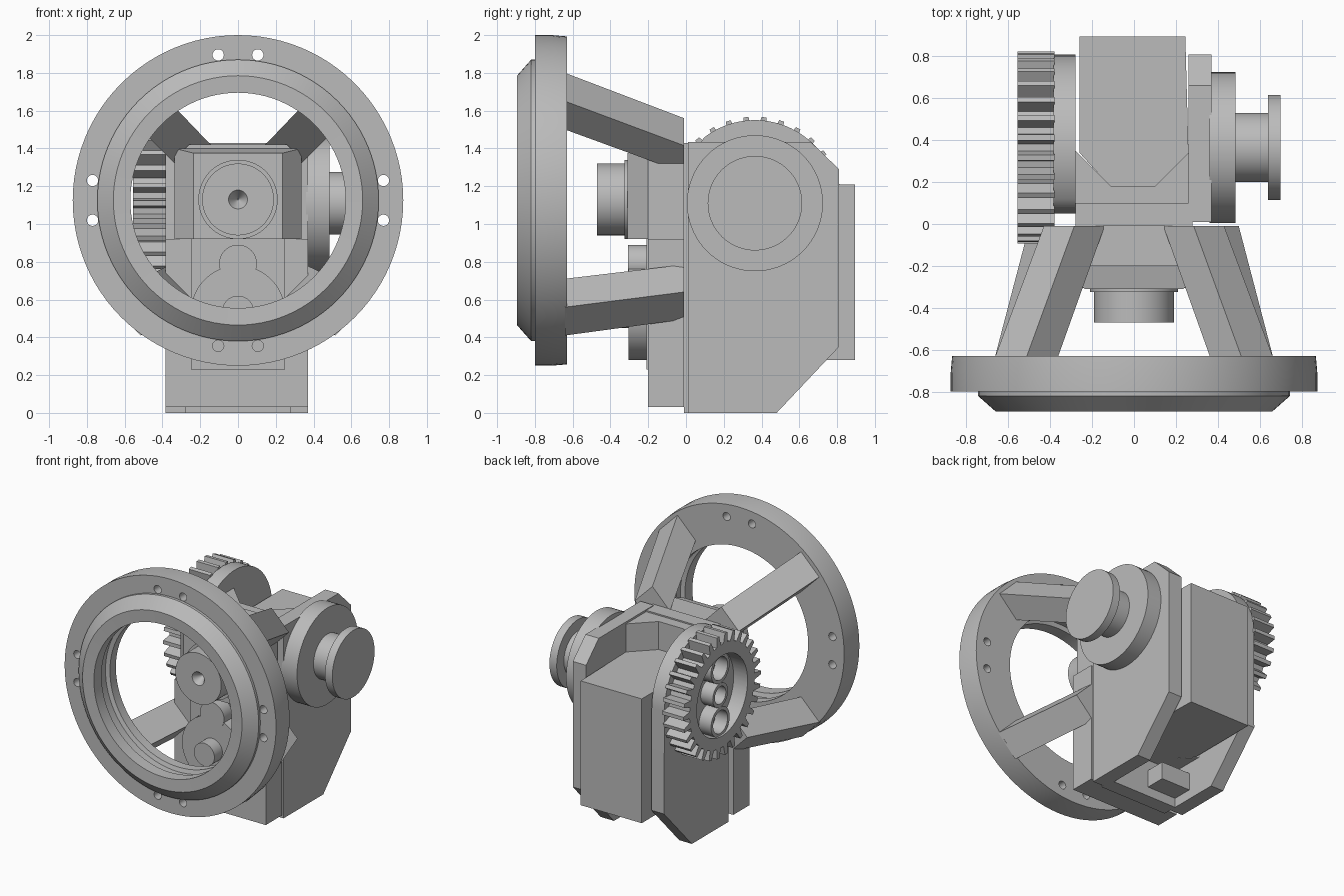
import bpy, bmesh
from math import cos, sin, pi, radians

if "Cube" in bpy.data.objects:
    bpy.data.objects.remove(bpy.data.objects["Cube"])

grey = bpy.data.materials.new("machined grey")
grey.use_nodes = True
COLOUR = (0.5, 0.5, 0.5, 1)
grey.diffuse_color = COLOUR
grey.node_tree.nodes["Principled BSDF"].inputs["Base Color"].default_value = COLOUR
parts = []


def place(axis, u, v, a):
    """Put a 2D point at depth a along an axis."""
    return {"X": (a, u, v), "Y": (u, a, v), "Z": (u, v, a)}[axis]


def skin(name, loops, cyclic=False):
    """Bridge matching point loops; cap the ends unless cyclic."""
    bm = bmesh.new()
    rings = [[bm.verts.new(p) for p in loop] for loop in loops]
    n = len(rings[0])
    pairs = list(zip(rings, rings[1:])) + ([(rings[-1], rings[0])] if cyclic else [])
    for a, b in pairs:
        for i in range(n):
            j = (i + 1) % n
            bm.faces.new((a[i], a[j], b[j], b[i]))
    if not cyclic:
        bm.faces.new(rings[0])
        bm.faces.new(rings[-1])
    bmesh.ops.recalc_face_normals(bm, faces=bm.faces)
    mesh = bpy.data.meshes.new(name)
    bm.to_mesh(mesh)
    bm.free()
    ob = bpy.data.objects.new(name, mesh)
    bpy.context.collection.objects.link(ob)
    mesh.materials.append(grey)
    parts.append(ob)
    return ob


def prism(name, axis, outline, a0, a1):
    return skin(name, [[place(axis, u, v, a) for u, v in outline] for a in (a0, a1)])


def box(name, x0, x1, y0, y1, z0, z1):
    return prism(name, "Z", [(x0, y0), (x1, y0), (x1, y1), (x0, y1)], z0, z1)


def turned(name, axis, centre, profile, cyclic=False, seg=72):
    """Lathe a (radius, depth) profile round an axis."""
    cu, cv = centre
    loops = [[place(axis, cu + r * cos(2 * pi * i / seg), cv + r * sin(2 * pi * i / seg), a)
              for i in range(seg)] for r, a in profile]
    return skin(name, loops, cyclic)


# Mounting ring with a bevelled front lip
RING = (0, 1.125)
ring = turned("mounting_ring", "Y", RING,
              [(0.57, -0.89), (0.66, -0.895), (0.745, -0.82), (0.745, -0.8), (0.875, -0.8),
               (0.875, -0.71), (0.868, -0.63), (0.57, -0.63), (0.57, -0.7), (0.6, -0.71),
               (0.6, -0.79), (0.57, -0.8)], True, 96)

# Bolt holes: a pair at each quarter of the flange
for u, v in ([(s * 0.105, t * 0.77) for s in (-1, 1) for t in (-1, 1)]
             + [(t * 0.77, s * 0.105) for s in (-1, 1) for t in (-1, 1)]):
    cutter = turned("bolt_cutter", "Y", (u, RING[1] + v), [(0.03, -1), (0.03, -0.5)], seg=20)
    cutter.hide_render = True
    mod = ring.modifiers.new("bolt_hole", "BOOLEAN")
    mod.object, mod.solver = cutter, "EXACT"
    bpy.context.view_layer.objects.active = ring
    bpy.ops.object.modifier_apply(modifier=mod.name)
    parts.remove(cutter)
    bpy.data.objects.remove(cutter)


# Four square struts, set cornerwise, from ring to body
def diamond(x, y, z, h):
    return [(x, y, z + h), (x + h, y, z), (x, y, z - h), (x - h, y, z)]


for level, ring_z, body_x, body_z in (("upper", 1.65, 0.285, 1.415), ("lower", 0.56, 0.355, 0.64)):
    for side, s in (("left", 1), ("right", -1)):
        skin(f"{level}_{side}_strut", [diamond(s * 0.515, -0.64, ring_z, 0.15),
                                       diamond(s * body_x, -0.01, body_z, 0.145)])

# Front body block and the walls behind it
prism("front_body", "Y", [(-0.385, 0.03), (0.37, 0.03), (0.37, 0.92), (0.335, 0.92),
                          (0.335, 1.34), (0.26, 1.42), (-0.26, 1.42), (-0.335, 1.34),
                          (-0.335, 0.92), (-0.385, 0.92)], -0.2, -0.01)
box("cross_wall", -0.28, 0.28, -0.01, 0.1, 0, 1.43)
prism("motor_seat", "Z", [(-0.28, 0.09), (0.27, 0.09), (0.27, 0.35), (0.1, 0.18),
                          (-0.11, 0.18), (-0.28, 0.35)], 0.28, 1.42)
skin("bearing_block", [[(s * w, y, z) for s, z in ((-1, 0.92), (1, 0.92), (1, top), (-1, top))]
                       for w, y, top in ((0.335, -0.2, 1.4), (0.235, -0.31, 1.375))])
turned("front_spindle", "Y", (0, 1.13),
       [(0.21, -0.3), (0.21, -0.325), (0.19, -0.325), (0.19, -0.47), (0.05, -0.47), (0.004, -0.4)])
box("lower_cover", -0.25, 0.25, -0.21, -0.19, 0.23, 0.92)
turned("lower_lobe", "Y", (0, 0.53), [(0.25, -0.2), (0.25, -0.305)])
turned("upper_lobe", "Y", (0, 0.79), [(0.1, -0.2), (0.1, -0.308)])
turned("lower_shaft", "Y", (0, 0.535), [(0.085, -0.2), (0.085, -0.4)])

# Side plates: one with a clipped corner, one with a round head
AXLE = (0.365, 1.11)
FOOT = [(0.48, 0), (0.81, 0.35)]
prism("left_side_plate", "X",
      [(0.01, 0)] + FOOT + [(0.81, 1.29), (0.66, 1.435), (0.01, 1.435)], 0.26, 0.37)
head = [(AXLE[0] + 0.44 * cos(radians(d)), AXLE[1] + 0.44 * sin(radians(d)))
        for d in range(0, 129, 4)]
prism("right_side_plate", "X", [(0.05, 0)] + FOOT + head + [(0.08, 1.435), (0.05, 1.0)],
      -0.385, -0.28)

# Motor box between the plates, with chamfered front corners
prism("motor_box", "Z", [(-0.26, 0.34), (-0.11, 0.175), (0.1, 0.175), (0.26, 0.34),
                         (0.245, 0.895), (-0.26, 0.895)], 0.28, 1.21)
box("floor_bracket", -0.28, -0.04, 0.1, 0.25, 0.07, 0.2)

# Stepped output knob
turned("output_knob", "X", AXLE,
       [(0.36, 0.36), (0.36, 0.485), (0.165, 0.485), (0.165, 0.64), (0.25, 0.64), (0.25, 0.7)])

# Toothed gear: trapezoid teeth on an open rim
TEETH = 30
rim, bore = [], []
for t in range(TEETH):
    for offset, r in ((-0.3, 0.385), (-0.14, 0.458), (0.14, 0.458), (0.3, 0.385)):
        a = 2 * pi * (t + offset) / TEETH
        rim.append((AXLE[0] + r * cos(a), AXLE[1] + r * sin(a)))
        bore.append((AXLE[0] + 0.3 * cos(a), AXLE[1] + 0.3 * sin(a)))
skin("gear_rim", [[place("X", u, v, a) for u, v in loop] for loop, a in
                  ((rim, -0.38), (rim, -0.555), (bore, -0.555), (bore, -0.38))], True)
turned("gear_web", "X", AXLE, [(0.31, -0.38), (0.31, -0.44)])
for name, dz, r in (("lower", -0.2, 0.11), ("centre", 0, 0.09), ("upper", 0.2, 0.11)):
    turned(name + "_gear_tube", "X", (AXLE[0], AXLE[1] + dz),
           [(r, -0.43), (r, -0.54), (r - 0.025, -0.54), (r - 0.025, -0.43)], True, 40)

# Smooth the round faces, keep the edges crisp
bpy.ops.object.select_all(action="DESELECT")
for ob in parts:
    ob.select_set(True)
bpy.context.view_layer.objects.active = ring
bpy.ops.object.shade_smooth_by_angle(angle=radians(25))
